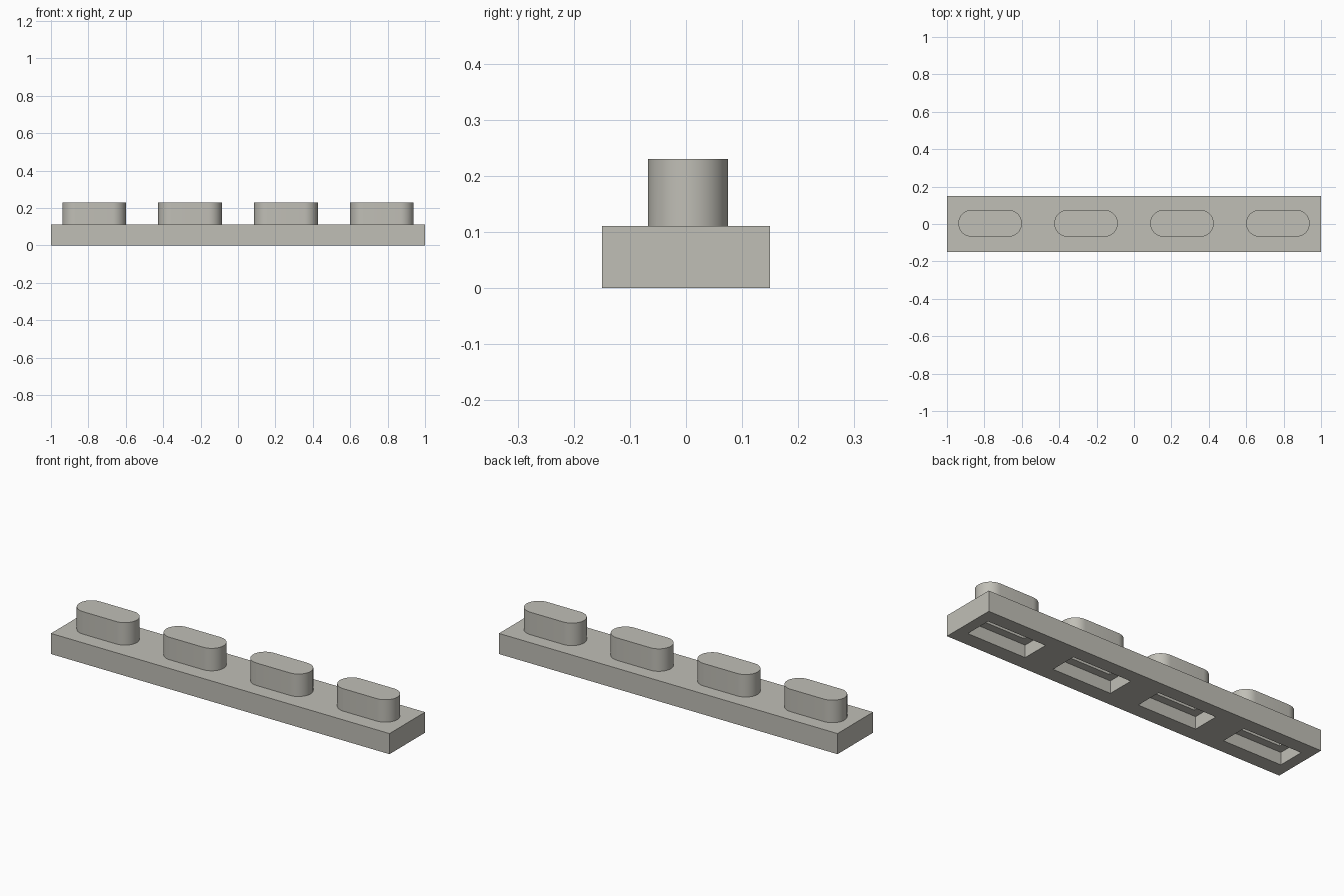
import bpy
import bmesh
from math import pi, cos, sin

cube = bpy.data.objects.get("Cube")
if cube:
    bpy.data.objects.remove(cube, do_unlink=True)

# Main dimensions
SLAB = (2.0, 0.3, 0.11)
PEG_Y, PEG_LENGTH, PEG_RADIUS, PEG_TOP = 0.0035, 0.34, 0.0715, 0.23
PITCH = 0.513
CENTRES = [(i - 1.5) * PITCH for i in range(4)]

grey = bpy.data.materials.new("warm grey")
grey.use_nodes = True
grey.diffuse_color = (0.53, 0.52, 0.47, 1)
grey.node_tree.nodes["Principled BSDF"].inputs["Base Color"].default_value = grey.diffuse_color


def prism(name, outline, z0, z1):
    """Extrude a flat outline from z0 to z1."""
    bm = bmesh.new()
    face = bm.faces.new([bm.verts.new((x, y, z0)) for x, y in outline])
    top = bmesh.ops.extrude_face_region(bm, geom=[face])["geom"]
    bmesh.ops.translate(bm, vec=(0, 0, z1 - z0),
                        verts=[v for v in top if isinstance(v, bmesh.types.BMVert)])
    bmesh.ops.recalc_face_normals(bm, faces=bm.faces)
    mesh = bpy.data.meshes.new(name)
    bm.to_mesh(mesh)
    bm.free()
    mesh.materials.append(grey)
    obj = bpy.data.objects.new(name, mesh)
    bpy.context.scene.collection.objects.link(obj)
    return obj


def rectangle(cx, cy, length, width):
    a, b = length / 2, width / 2
    return [(cx - a, cy - b), (cx + a, cy - b), (cx + a, cy + b), (cx - a, cy + b)]


def stadium(cx, cy, length, radius, steps=20):
    reach = length / 2 - radius
    points = []
    for side, start in ((1, -pi / 2), (-1, pi / 2)):
        for i in range(steps + 1):
            t = start + pi * i / steps
            points.append((cx + side * reach + radius * cos(t), cy + radius * sin(t)))
    return points


def combine(target, tool, operation):
    """Apply a boolean and discard the tool."""
    tool.hide_render = True
    mod = target.modifiers.new(operation, "BOOLEAN")
    mod.operation, mod.object, mod.solver = operation, tool, "EXACT"
    bpy.context.view_layer.objects.active = target
    bpy.ops.object.modifier_apply(modifier=mod.name)
    bpy.data.objects.remove(tool, do_unlink=True)


# Slab with raised pegs, hollowed from below by stepped pockets
body = prism("pegged_bar", rectangle(0, 0, *SLAB[:2]), 0, SLAB[2])
for x in CENTRES:
    peg = prism("peg", stadium(x, PEG_Y, PEG_LENGTH, PEG_RADIUS), 0.09, PEG_TOP)
    combine(body, peg, "UNION")
for x in CENTRES:
    pocket = prism("pocket_cutter", rectangle(x, PEG_Y, 0.345, 0.146), -0.05, 0.066)
    combine(body, pocket, "DIFFERENCE")
    slot = prism("slot_cutter", rectangle(x, PEG_Y, 0.26, 0.06), 0.03, 0.2)
    combine(body, slot, "DIFFERENCE")

bpy.ops.object.select_all(action="DESELECT")
body.select_set(True)
bpy.context.view_layer.objects.active = body
bpy.ops.object.shade_smooth_by_angle(angle=pi / 6)
